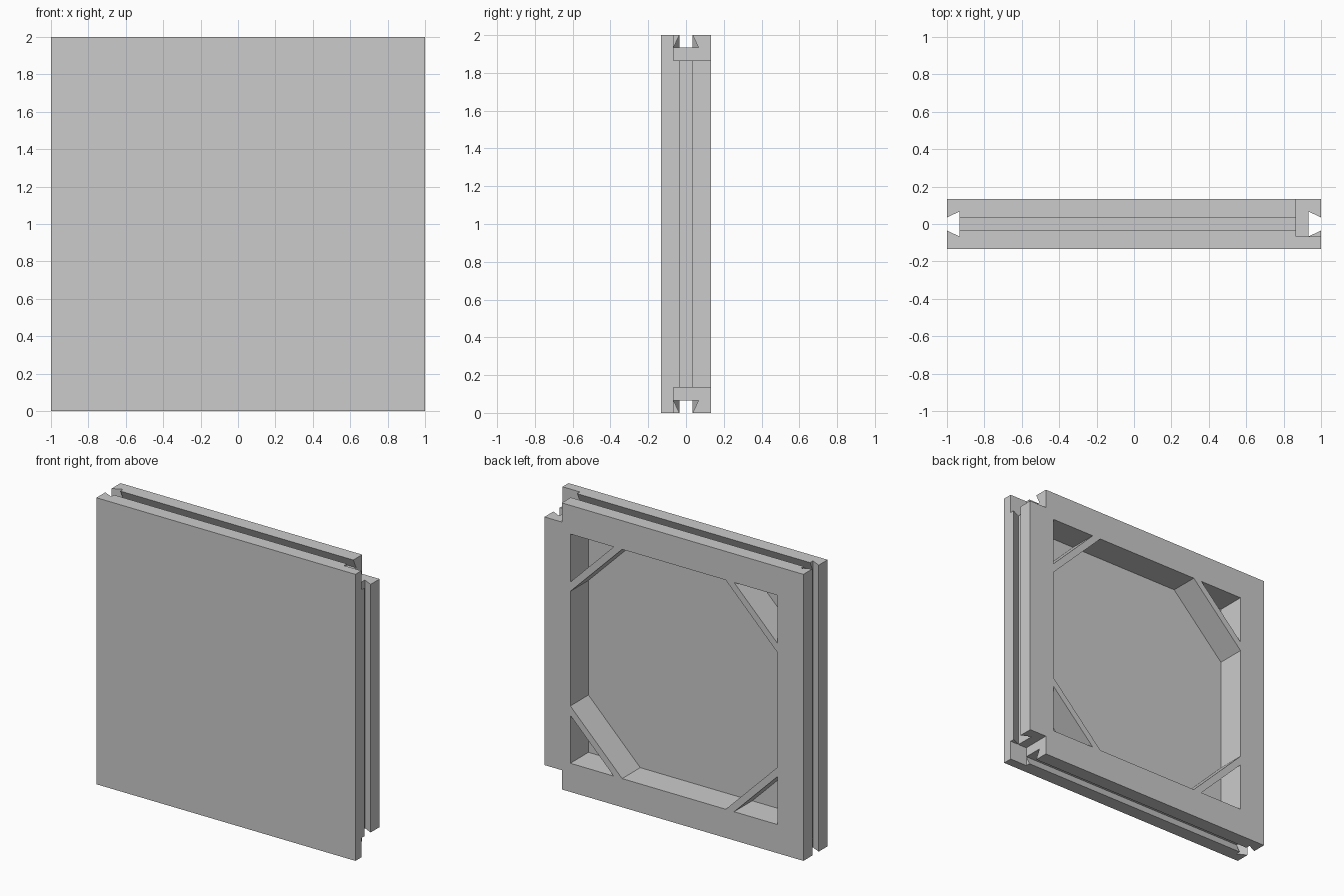
import bpy, bmesh
from mathutils import Vector

cube = bpy.data.objects.get("Cube")
if cube:
    bpy.data.objects.remove(cube, do_unlink=True)

H = 0.1333        # half thickness
UNIT = 0.0667     # plate thickness and groove depth
FRAME = 0.8       # inner edge of the frame

grey = bpy.data.materials.new("plain_grey")
grey.use_nodes = True
colour = (0.6, 0.6, 0.6, 1)
grey.diffuse_color = colour
grey.node_tree.nodes["Principled BSDF"].inputs["Base Color"].default_value = colour


def prism(name, points, sweep):
    """Closed prism: an outline of 3D points swept along a vector."""
    bm = bmesh.new()
    face = bm.faces.new([bm.verts.new(p) for p in points])
    top = bmesh.ops.extrude_face_region(bm, geom=[face])["geom"]
    bmesh.ops.translate(bm, vec=Vector(sweep),
                        verts=[g for g in top if isinstance(g, bmesh.types.BMVert)])
    bmesh.ops.recalc_face_normals(bm, faces=bm.faces)
    mesh = bpy.data.meshes.new(name)
    bm.to_mesh(mesh)
    bm.free()
    mesh.materials.append(grey)
    ob = bpy.data.objects.new(name, mesh)
    bpy.context.collection.objects.link(ob)
    return ob


def outline(points, y):
    """Outline in the upright plane, raised to stand on the ground."""
    return [(x, y, z + 1) for x, z in points]


def cut(target, cutter):
    cutter.hide_render = True
    mod = target.modifiers.new("cut", 'BOOLEAN')
    mod.operation = 'DIFFERENCE'
    mod.solver = 'EXACT'
    mod.object = cutter
    bpy.context.view_layer.objects.active = target
    bpy.ops.object.modifier_apply(modifier=mod.name)
    bpy.data.objects.remove(cutter, do_unlink=True)


# Solid slab
panel = prism("framed_panel",
              outline([(-1, -1), (1, -1), (1, 1), (-1, 1)], -H), (0, 2 * H, 0))

# Eight-sided recess in the back
c = FRAME - 0.4
recess = [(c, FRAME), (FRAME, c), (FRAME, -c), (c, -FRAME),
          (-c, -FRAME), (-FRAME, -c), (-FRAME, c), (-c, FRAME)]
cut(panel, prism("recess_cutter", outline(recess, -UNIT), (0, 0.3, 0)))

# Triangular corner pockets, leaving thin diagonal braces
t = FRAME - 0.335
for sx in (-1, 1):
    for sz in (-1, 1):
        tri = [(sx * FRAME, sz * FRAME), (sx * t, sz * FRAME), (sx * FRAME, sz * t)]
        cut(panel, prism("pocket_cutter", outline(tri, -UNIT), (0, 0.3, 0)))

# Dovetail grooves: narrow at the mouth, wide at the bottom
dovetail = [(1.02, 0.0255), (1 - UNIT, UNIT), (1 - UNIT, -UNIT), (1.02, -0.0255)]
for s in (-1, 1):
    side = [(s * d, y, -0.1) for d, y in dovetail]
    cut(panel, prism("side_groove_cutter", side, (0, 0, 2.2)))
    edge = [(-0.935, y, 1 + s * d) for d, y in dovetail]
    cut(panel, prism("edge_groove_cutter", edge, (2.1, 0, 0)))

# Square notches behind the plate at the two left corners
n = 0.866
for s in (-1, 1):
    notch = [(n, s * n), (1.1, s * n), (1.1, s * 1.1), (n, s * 1.1)]
    cut(panel, prism("notch_cutter", outline(notch, -UNIT), (0, 0.3, 0)))

for poly in panel.data.polygons:
    poly.use_smooth = False
    poly.material_index = 0
